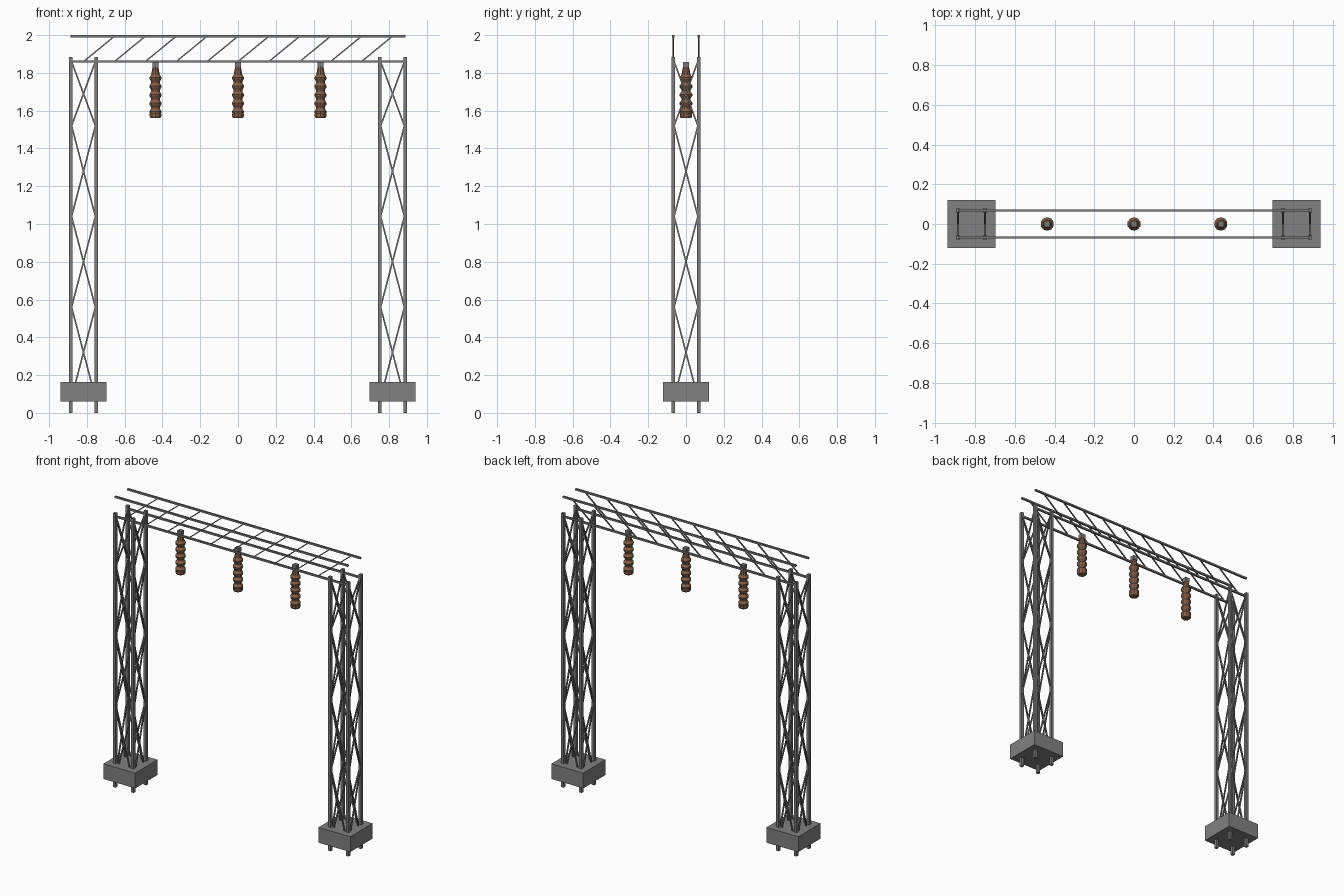
import bpy
import bmesh
from mathutils import Vector, Matrix

cube = bpy.data.objects.get("Cube")
if cube:
    bpy.data.objects.remove(cube, do_unlink=True)


def make_material(name, color):
    mat = bpy.data.materials.new(name)
    mat.use_nodes = True
    mat.diffuse_color = (*color, 1)
    mat.node_tree.nodes["Principled BSDF"].inputs["Base Color"].default_value = (*color, 1)
    return mat


steel = make_material("steel grey", (0.2, 0.2, 0.2))
concrete = make_material("concrete grey", (0.22, 0.22, 0.22))
ceramic = make_material("brown ceramic", (0.23, 0.115, 0.068))


def finish(bm, name, mat):
    mesh = bpy.data.meshes.new(name)
    bm.to_mesh(mesh)
    bm.free()
    mesh.materials.append(mat)
    obj = bpy.data.objects.new(name, mesh)
    bpy.context.scene.collection.objects.link(obj)
    return obj


def add_box(bm, center, size):
    bmesh.ops.create_cube(bm, size=1, matrix=Matrix.Translation(center) @ Matrix.Diagonal((*size, 1)))


def add_bar(bm, a, b, width):
    """Square bar running from a to b."""
    a, b = Vector(a), Vector(b)
    d = b - a
    z = d.normalized()
    helper = Vector((0, 1, 0)) if abs(z.y) < 0.2 else Vector((1, 0, 0))
    x = helper.cross(z).normalized()
    y = z.cross(x)
    rot = Matrix((x, y, z)).transposed().to_4x4()
    size = Matrix.Diagonal((width, width, d.length, 1))
    bmesh.ops.create_cube(bm, size=1, matrix=Matrix.Translation((a + b) / 2) @ rot @ size)


TOWER_X = 0.818      # tower centre
HALF = 0.068         # half spacing of the legs
BRACE = 0.063        # half width of the bracing
LOW, HIGH = 1.86, 1.994
LEVELS = [0.08, 0.56, 1.04, 1.52, 1.86]

# Lattice towers on concrete footings
for side, sx in (("right", -1), ("left", 1)):
    cx = sx * TOWER_X

    bm = bmesh.new()
    add_box(bm, (cx, 0, 0.112), (0.242, 0.242, 0.105))
    finish(bm, side + "_footing", concrete)

    bm = bmesh.new()
    for dx in (-HALF, HALF):
        for y in (-HALF, HALF):
            add_box(bm, (cx + dx, y, 0.942), (0.02, 0.02, 1.884))
    finish(bm, side + "_tower_legs", steel)

    bm = bmesh.new()
    for z0, z1 in zip(LEVELS, LEVELS[1:]):
        for face in (-HALF, HALF):
            for s in (-BRACE, BRACE):
                add_bar(bm, (cx - s, face, z0), (cx + s, face, z1), 0.008)
                add_bar(bm, (cx + face, -s, z0), (cx + face, s, z1), 0.008)
    finish(bm, side + "_tower_cross_braces", steel)

# Overhead truss: two rails and slanted webs on each side
END = TOWER_X + HALF
PITCH = 0.1635
for side, y in (("front", -HALF), ("back", HALF)):
    bm = bmesh.new()
    for z in (LOW, HIGH):
        add_box(bm, (0, y, z), (2 * END, 0.012, 0.012))
    finish(bm, side + "_truss_rails", steel)

    bm = bmesh.new()
    for i in range(10):
        x = (i - 5) * PITCH
        add_bar(bm, (x, y, LOW), (x + PITCH, y, HIGH), 0.007)
    finish(bm, side + "_truss_webs", steel)


def lathe(name, profile, sides, location, mat):
    """Closed solid from (radius, z) pairs listed from top to bottom."""
    bm = bmesh.new()
    rings = []
    for r, z in profile:
        ring = bmesh.ops.create_circle(bm, segments=sides, radius=r,
                                       matrix=Matrix.Translation((0, 0, z)))["verts"]
        rings.append(ring)
    for upper, lower in zip(rings, rings[1:]):
        for i in range(sides):
            j = (i + 1) % sides
            bm.faces.new((upper[i], upper[j], lower[j], lower[i]))
    bm.faces.new(rings[0])
    bm.faces.new(rings[-1])
    bmesh.ops.recalc_face_normals(bm, faces=bm.faces)
    obj = finish(bm, name, mat)
    obj.location = location
    return obj


# Ribbed insulators with square steel caps
profile = [(0.014, 1.842), (0.024, 1.79)]
for i in range(5):
    z = 1.776 - i * 0.045
    profile += [(0.034, z), (0.033, z - 0.008), (0.024, z - 0.022), (0.024, z - 0.03)]
profile += [(0.033, 1.582), (0.033, 1.57), (0.027, 1.56)]
for name, x in (("right", -0.437), ("middle", 0), ("left", 0.437)):
    lathe(name + "_insulator", profile, 10, (x, 0, 0), ceramic)
    bm = bmesh.new()
    add_box(bm, (x, 0, 1.843), (0.03, 0.03, 0.03))
    finish(bm, name + "_insulator_cap", steel)
